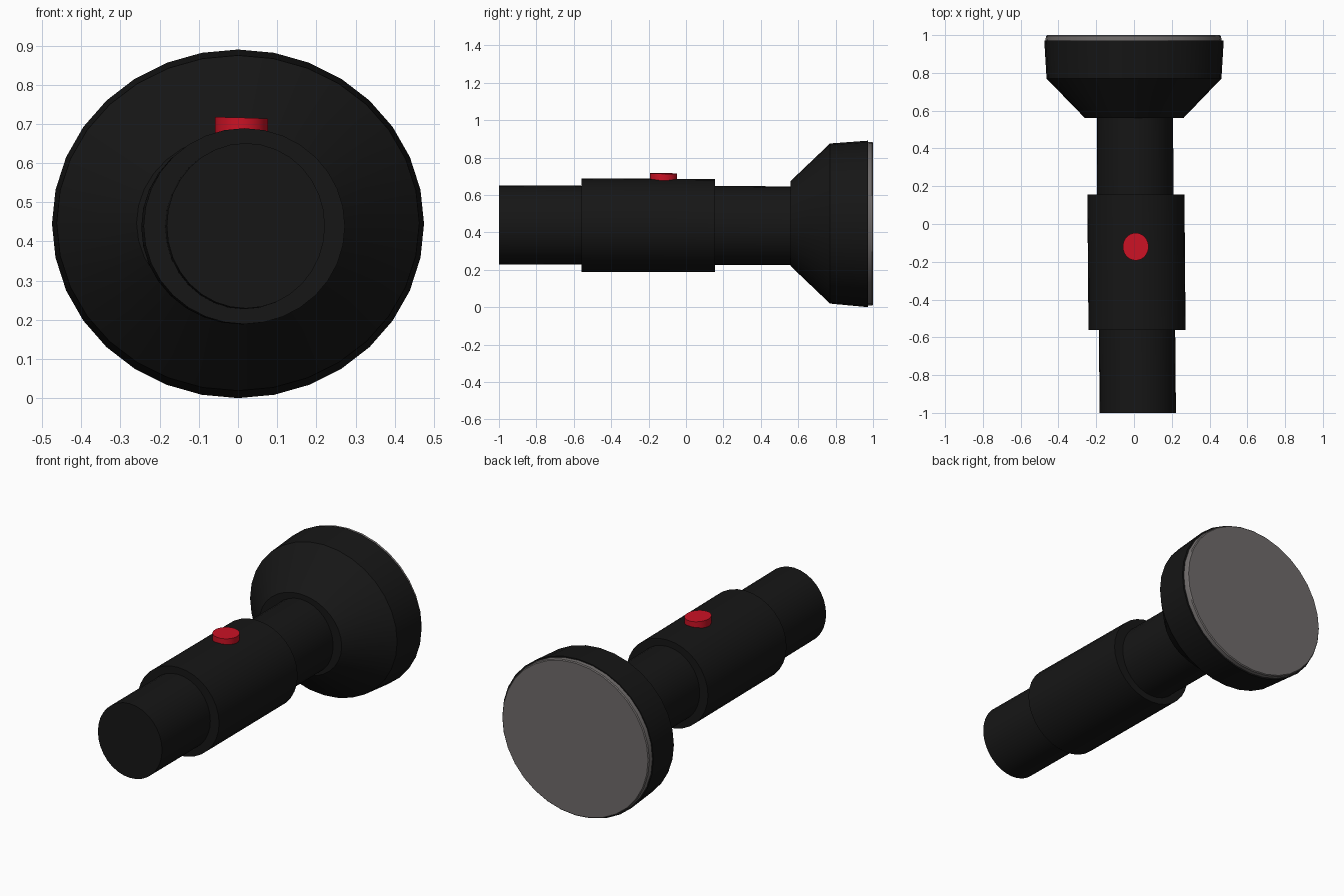
import bpy, bmesh, math

if "Cube" in bpy.data.objects:
    bpy.data.objects.remove(bpy.data.objects["Cube"])

SEG = 32


def material(name, rgb):
    m = bpy.data.materials.new(name)
    m.diffuse_color = (*rgb, 1)
    m.use_nodes = True
    m.node_tree.nodes["Principled BSDF"].inputs["Base Color"].default_value = m.diffuse_color
    return m


def finish(name, bm, mat):
    bmesh.ops.recalc_face_normals(bm, faces=bm.faces)
    me = bpy.data.meshes.new(name)
    bm.to_mesh(me)
    bm.free()
    ob = bpy.data.objects.new(name, me)
    bpy.context.collection.objects.link(ob)
    me.materials.append(mat)
    bpy.ops.object.select_all(action='DESELECT')
    ob.select_set(True)
    bpy.context.view_layer.objects.active = ob
    bpy.ops.object.shade_smooth_by_angle(angle=math.radians(25))


def loft(name, rings, mat):
    """Capped tube along y; each ring is (y, centre x, centre z, radius x, radius z)."""
    bm = bmesh.new()
    loops = []
    for y, cx, cz, rx, rz in rings:
        loops.append([bm.verts.new((cx + rx * math.cos(a), y, cz + rz * math.sin(a)))
                      for a in (2 * math.pi * i / SEG for i in range(SEG))])
    for a, b in zip(loops, loops[1:]):
        for i in range(SEG):
            j = (i + 1) % SEG
            bm.faces.new((a[i], a[j], b[j], b[i]))
    bm.faces.new(loops[0])
    bm.faces.new(loops[-1])
    finish(name, bm, mat)


black = material("black_plastic", (0.008, 0.008, 0.008))
red = material("red_button", (0.6, 0.006, 0.018))
glass = material("grey_glass", (0.16, 0.148, 0.146))

# Tail, grip, neck and flared head as one stepped body
loft("flashlight_body", [
    (-1.00, 0.020, 0.440, 0.202, 0.211),
    (-0.56, 0.016, 0.438, 0.202, 0.211),
    (-0.56, 0.016, 0.439, 0.257, 0.250),
    (0.155, 0.010, 0.436, 0.257, 0.248),
    (0.155, 0.007, 0.436, 0.202, 0.211),
    (0.56, 0.005, 0.435, 0.202, 0.211),
    (0.56, 0.001, 0.447, 0.260, 0.228),
    (0.77, 0.000, 0.447, 0.463, 0.428),
    (0.972, 0.000, 0.445, 0.475, 0.445),
], black)

# Lens disc on the front of the head
loft("lens", [
    (0.965, -0.002, 0.446, 0.468, 0.438),
    (0.995, -0.003, 0.446, 0.463, 0.437),
    (1.00, -0.003, 0.446, 0.458, 0.432),
], glass)

# Round push button on top of the grip
bm = bmesh.new()
bmesh.ops.create_cone(bm, cap_ends=True, segments=SEG, radius1=1, radius2=1, depth=1)
for v in bm.verts:
    x, y, z = v.co
    v.co = (0.009 + 0.068 * x, -0.12 + 0.073 * y, 0.69 + 0.05 * z - 0.002 * x - 0.001 * y)
finish("power_button", bm, red)
